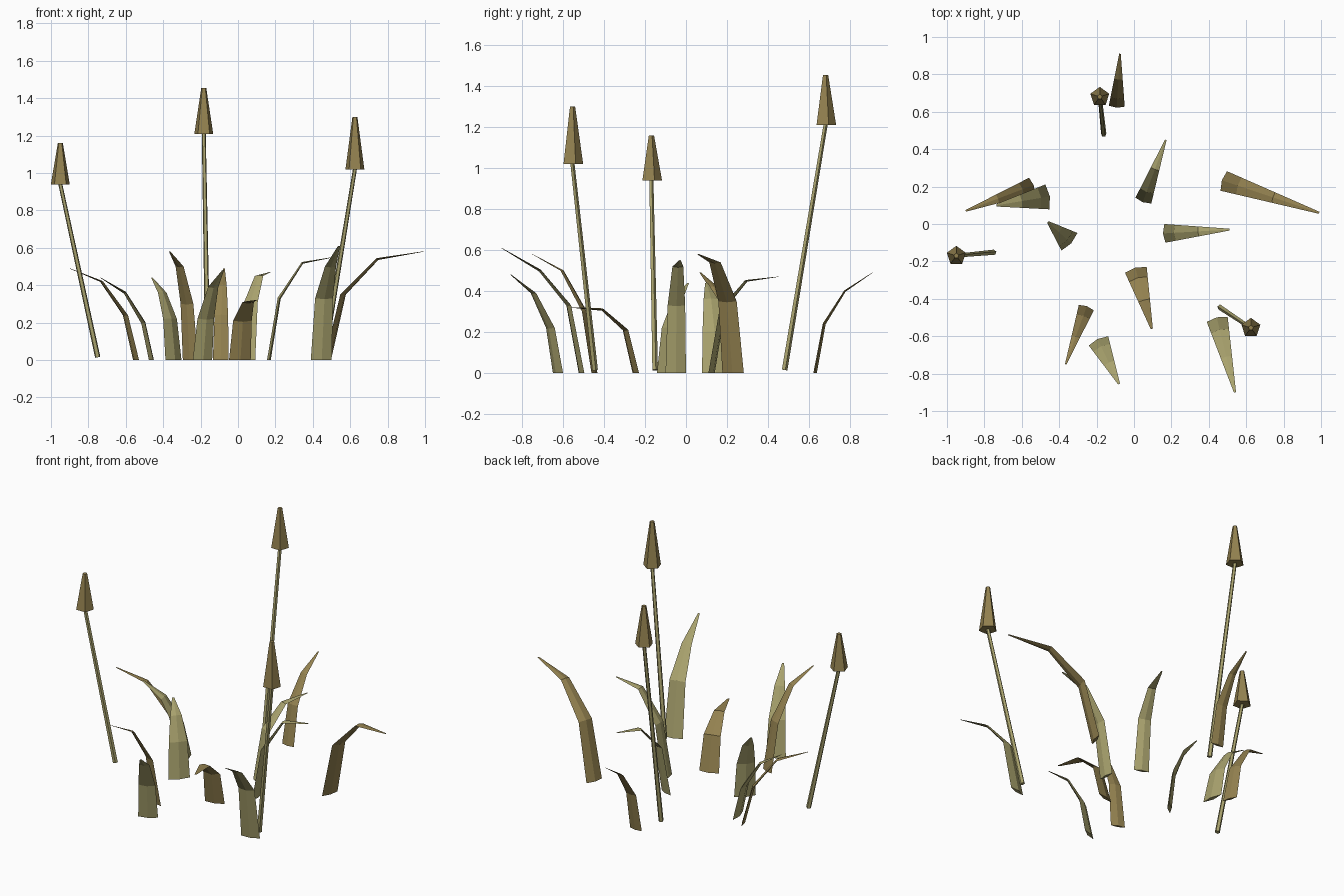
import bpy
import bmesh
import math
from mathutils import Vector

default = bpy.data.objects.get("Cube")
if default:
    bpy.data.objects.remove(default, do_unlink=True)


def make_material(name, rgb):
    mat = bpy.data.materials.new(name)
    mat.use_nodes = True
    colour = (*rgb, 1.0)
    mat.diffuse_color = colour
    bsdf = next(n for n in mat.node_tree.nodes if n.type == 'BSDF_PRINCIPLED')
    bsdf.inputs["Base Color"].default_value = colour
    bsdf.inputs["Roughness"].default_value = 0.9
    return mat


OLIVE = make_material("dry olive", (0.40, 0.366, 0.156))
BROWN = make_material("straw brown", (0.296, 0.223, 0.08))


def loft(name, rings, material):
    """Skin a closed, flat-shaded solid over equal-sized rings of points."""
    bm = bmesh.new()
    loops = [[bm.verts.new(p) for p in ring] for ring in rings]
    count = len(loops[0])
    for low, high in zip(loops, loops[1:]):
        for i in range(count):
            j = (i + 1) % count
            bm.faces.new((low[i], low[j], high[j], high[i]))
    bm.faces.new(loops[0][::-1])
    bm.faces.new(loops[-1])
    bmesh.ops.recalc_face_normals(bm, faces=bm.faces)
    mesh = bpy.data.meshes.new(name)
    bm.to_mesh(mesh)
    bm.free()
    mesh.materials.append(material)
    obj = bpy.data.objects.new(name, mesh)
    bpy.context.collection.objects.link(obj)
    return obj


def pentagon(centre, radius, axis=Vector((0, 0, 1))):
    """Five points around an axis, the first one towards the back."""
    side = Vector((0, 1, 0)).cross(axis).normalized()
    back = axis.cross(side).normalized()
    angles = [math.tau * i / 5 for i in range(5)]
    return [centre + radius * (back * math.cos(a) + side * math.sin(a))
            for a in angles]


def blade(name, base, tip, width, heights, material):
    """Drooping leaf: a thin diamond section, tapering over two bends."""
    root, end = Vector((*base, 0)), Vector((*tip, 0))
    reach = end - root
    out = reach.normalized()
    side = Vector((-out.y, out.x, 0))
    fractions = (0, 0.16, 0.52, 1)
    spine = [root + reach * f + Vector((0, 0, z))
             for f, z in zip(fractions, (0, *heights))]
    rings = []
    for i, (centre, f) in enumerate(zip(spine, fractions)):
        if i == 0:
            normal = out
        else:
            before = (centre - spine[i - 1]).normalized()
            after = (spine[min(i + 1, 3)] - centre).normalized()
            normal = side.cross(before + after).normalized()
        half = width / 2 * (1 - 0.9 * f)
        ridge = half * 0.2
        rings.append([centre + side * half, centre + normal * ridge,
                      centre - side * half, centre - normal * ridge])
    loft(name, rings, material)


def cattail(name, foot, top, head_base, head_top):
    """Leaning stalk with an upright five-sided seed head."""
    low = Vector((*foot, 0.015))
    high = Vector((*top, head_base))
    axis = (high - low).normalized()
    loft(name + "_stalk", [pentagon(low, 0.015, axis),
                           pentagon(high + axis * 0.02, 0.011, axis)], OLIVE)
    loft(name + "_seed_head", [pentagon(high, 0.053),
                               pentagon(Vector((*top, head_top)), 0.014)], BROWN)


# Leaf blades: base centre, tip, base width, heights of bends and tip
blade("left_long_leaf", (0.48, 0.23), (0.99, 0.06), 0.11, (0.35, 0.54, 0.58), BROWN)
blade("left_inner_leaf", (0.165, -0.05), (0.51, -0.03), 0.10, (0.33, 0.52, 0.55), OLIVE)
blade("left_front_leaf", (0.445, -0.51), (0.54, -0.9), 0.115, (0.33, 0.5, 0.61), OLIVE)
blade("middle_back_leaf", (0.05, 0.125), (0.17, 0.45), 0.09, (0.31, 0.45, 0.47), OLIVE)
blade("middle_front_leaf", (0.01, -0.245), (0.095, -0.56), 0.12, (0.21, 0.31, 0.32), BROWN)
blade("rear_leaf", (-0.092, 0.63), (-0.075, 0.91), 0.085, (0.24, 0.4, 0.49), BROWN)
blade("right_front_tall_leaf", (-0.255, -0.447), (-0.365, -0.75), 0.085, (0.3, 0.5, 0.58), BROWN)
blade("right_front_short_leaf", (-0.19, -0.625), (-0.08, -0.855), 0.115, (0.22, 0.39, 0.48), OLIVE)
blade("right_short_leaf", (-0.345, -0.095), (-0.46, 0.01), 0.127, (0.22, 0.36, 0.44), OLIVE)
blade("right_inner_leaf", (-0.463, 0.145), (-0.735, 0.1), 0.135, (0.2, 0.36, 0.44), OLIVE)
blade("right_outer_leaf", (-0.545, 0.205), (-0.9, 0.07), 0.09, (0.24, 0.42, 0.49), BROWN)

# Cattails: foot, top, seed head from and to
cattail("right", (-0.75, -0.152), (-0.95, -0.17), 0.94, 1.16)
cattail("back", (-0.162, 0.48), (-0.183, 0.68), 1.21, 1.455)
cattail("left", (0.46, -0.445), (0.625, -0.555), 1.02, 1.30)
